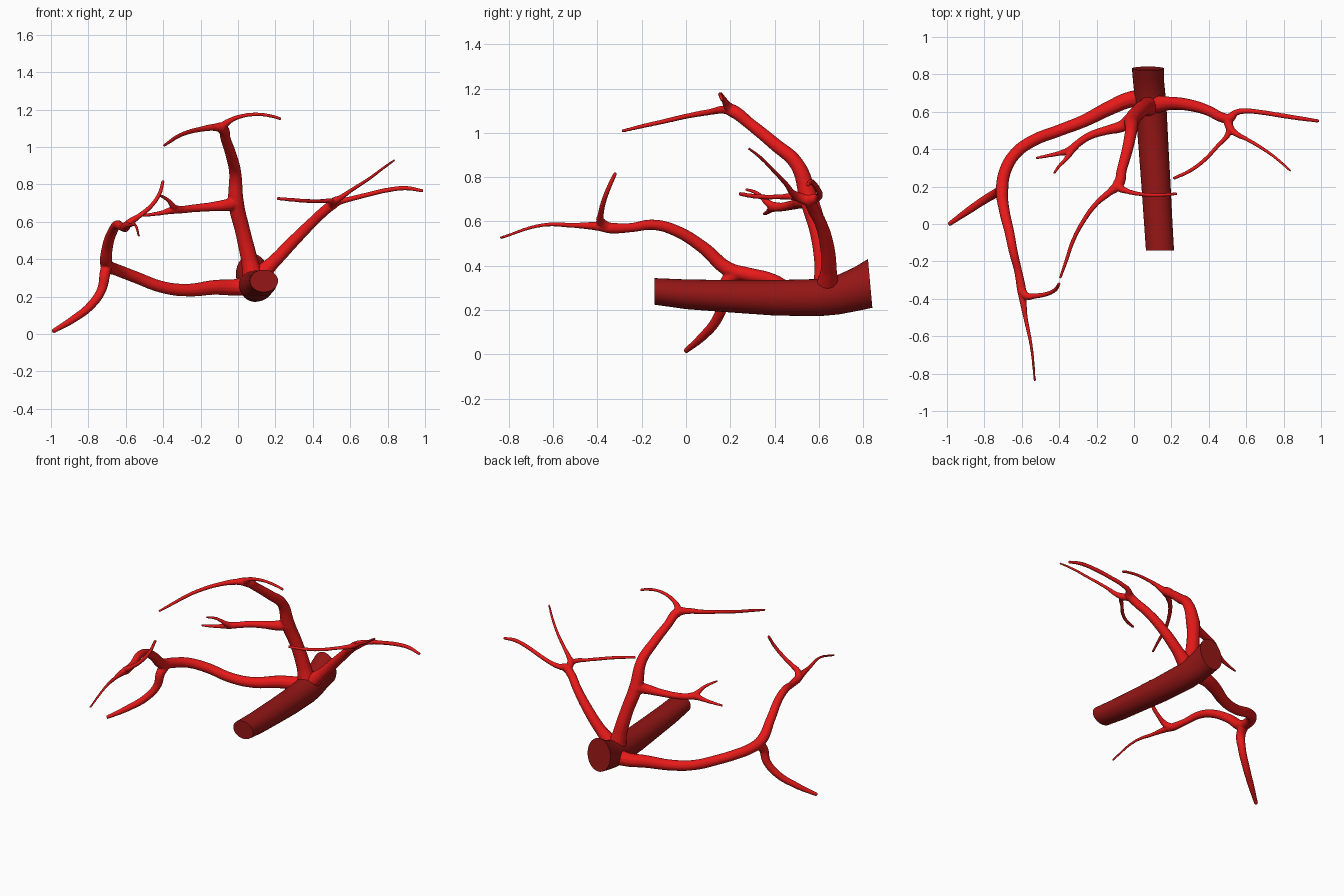
import bpy, bmesh, math


def paint(obj, name, color):
    mat = bpy.data.materials.new(name)
    mat.diffuse_color = color
    obj.data.materials.append(mat)


def tree(name, paths):
    """Merge tapering tubes (x, y, z, radius) into one blended surface."""
    cu = bpy.data.curves.new(name + "_path", 'CURVE')
    cu.dimensions = '3D'
    cu.bevel_depth = 1.0
    cu.bevel_resolution = 4
    cu.resolution_u = 8
    cu.use_fill_caps = True
    for pts in paths:
        sp = cu.splines.new('BEZIER')
        sp.bezier_points.add(len(pts) - 1)
        for bp, (x, y, z, r) in zip(sp.bezier_points, pts):
            bp.co = (x, y, z)
            bp.radius = r
            bp.handle_left_type = bp.handle_right_type = 'AUTO'
    tmp = bpy.data.objects.new(name + "_path", cu)
    bpy.context.collection.objects.link(tmp)
    bpy.context.view_layer.update()
    dg = bpy.context.evaluated_depsgraph_get()
    me = bpy.data.meshes.new_from_object(tmp.evaluated_get(dg))
    bpy.data.objects.remove(tmp)
    me.name = name
    me.materials.clear()
    ob = bpy.data.objects.new(name, me)
    bpy.context.collection.objects.link(ob)
    rm = ob.modifiers.new("merge", 'REMESH')
    rm.mode = 'VOXEL'
    rm.voxel_size = 0.005
    rm.use_smooth_shade = True
    sm = ob.modifiers.new("blend", 'SMOOTH')
    sm.factor = 0.5
    sm.iterations = 4
    paint(ob, "artery_red", (0.8, 0.01, 0.01, 1))
    return ob


# Main trunk: elliptical rings (x, y, z, x radius, z radius)
rings = [(.075, .832, .32, .086, .11), (.078, .76, .293, .083, .1),
         (.085, .69, .27, .083, .09), (.092, .6, .256, .083, .084),
         (.105, .4, .255, .08, .08), (.118, .2, .262, .078, .073),
         (.13, 0, .271, .076, .067), (.139, -.142, .284, .075, .06)]
N = 32
bm = bmesh.new()
loops = []
for x, y, z, rx, rz in rings:
    tilt = -.09 if y > .8 else 0
    loops.append([bm.verts.new((x + rx * math.cos(a), y + tilt * rz * math.sin(a),
                                z + rz * math.sin(a)))
                  for a in (2 * math.pi * i / N for i in range(N))])
for a, b in zip(loops, loops[1:]):
    for i in range(N):
        j = (i + 1) % N
        bm.faces.new((a[i], a[j], b[j], b[i]))
bm.faces.new(loops[0])
bm.faces.new(loops[-1])
bmesh.ops.recalc_face_normals(bm, faces=bm.faces)
me = bpy.data.meshes.new("main_trunk")
bm.to_mesh(me)
bm.free()
trunk = bpy.data.objects.new("main_trunk", me)
bpy.context.collection.objects.link(trunk)
paint(trunk, "trunk_dark_red", (0.3, 0.008, 0.008, 1))
bpy.context.view_layer.objects.active = trunk
trunk.select_set(True)
bpy.ops.object.shade_smooth_by_angle(angle=math.radians(40))

# Left vessel: long arc, lower branch, upper twig
tree("left_vessel", [
    [(.07, .67, .26, .055), (-.02, .665, .25, .044), (-.12, .625, .25, .04),
     (-.27, .55, .235, .034), (-.4, .5, .25, .032), (-.55, .44, .305, .032),
     (-.64, .37, .34, .032), (-.69, .28, .36, .033), (-.705, .19, .385, .034),
     (-.695, .08, .48, .029), (-.665, -.05, .56, .026), (-.645, -.15, .585, .024),
     (-.62, -.25, .572, .021), (-.603, -.34, .57, .025), (-.595, -.4, .578, .02),
     (-.58, -.5, .582, .012), (-.55, -.65, .583, .0085), (-.53, -.84, .525, .0065)],
    [(-.7, .24, .37, .03), (-.71, .185, .33, .03), (-.73, .17, .235, .025),
     (-.79, .135, .15, .023), (-.88, .075, .08, .02), (-.99, -.002, .014, .012)],
    [(-.605, -.35, .57, .024), (-.575, -.385, .6, .02), (-.53, -.385, .63, .014),
     (-.46, -.372, .69, .012), (-.42, -.35, .75, .011), (-.4, -.318, .82, .009)],
])

# Middle vessel: rising stem, two crown branches and a forked side branch
tree("middle_vessel", [
    [(.085, .63, .28, .06), (.06, .625, .4, .045), (.025, .6, .55, .041),
     (-.01, .555, .7, .043), (-.015, .5, .86, .033), (-.035, .4, .95, .03),
     (-.065, .29, 1.04, .027), (-.085, .21, 1.1, .03), (-.13, .17, 1.105, .019),
     (-.2, .11, 1.095, .014), (-.28, 0, 1.075, .012), (-.33, -.1, 1.052, .011),
     (-.36, -.19, 1.032, .01), (-.395, -.29, 1.008, .0075)],
    [(-.085, .23, 1.09, .027), (-.075, .195, 1.115, .022), (-.035, .175, 1.145, .014),
     (.02, .162, 1.165, .011), (.1, .155, 1.175, .01), (.18, .157, 1.165, .009),
     (.23, .163, 1.15, .0085)],
    [(-.01, .56, .7, .042), (-.06, .525, .69, .032), (-.15, .5, .68, .024),
     (-.24, .47, .672, .021), (-.3, .43, .665, .02), (-.34, .395, .665, .023),
     (-.4, .378, .65, .013), (-.46, .365, .64, .01), (-.525, .352, .633, .007)],
    [(-.32, .415, .665, .018), (-.345, .375, .68, .017), (-.37, .34, .712, .011),
     (-.4, .31, .733, .009), (-.428, .27, .745, .007)],
])

# Right vessel: rising stem and three twigs
tree("right_vessel", [
    [(.09, .635, .29, .055), (.19, .645, .385, .036), (.3, .635, .5, .032),
     (.4, .605, .6, .028), (.47, .57, .665, .027), (.51, .565, .695, .027),
     (.545, .595, .708, .017), (.6, .604, .722, .014), (.68, .597, .742, .013),
     (.8, .578, .77, .013), (.9, .563, .78, .012), (.99, .55, .765, .009)],
    [(.5, .565, .69, .026), (.515, .51, .71, .022), (.55, .48, .73, .015),
     (.6, .455, .765, .011), (.7, .395, .83, .009), (.78, .335, .89, .008),
     (.837, .283, .93, .0065)],
    [(.515, .52, .705, .02), (.5, .475, .712, .015), (.45, .42, .711, .011),
     (.38, .345, .711, .011), (.3, .285, .717, .0105), (.21, .243, .725, .009)],
])
